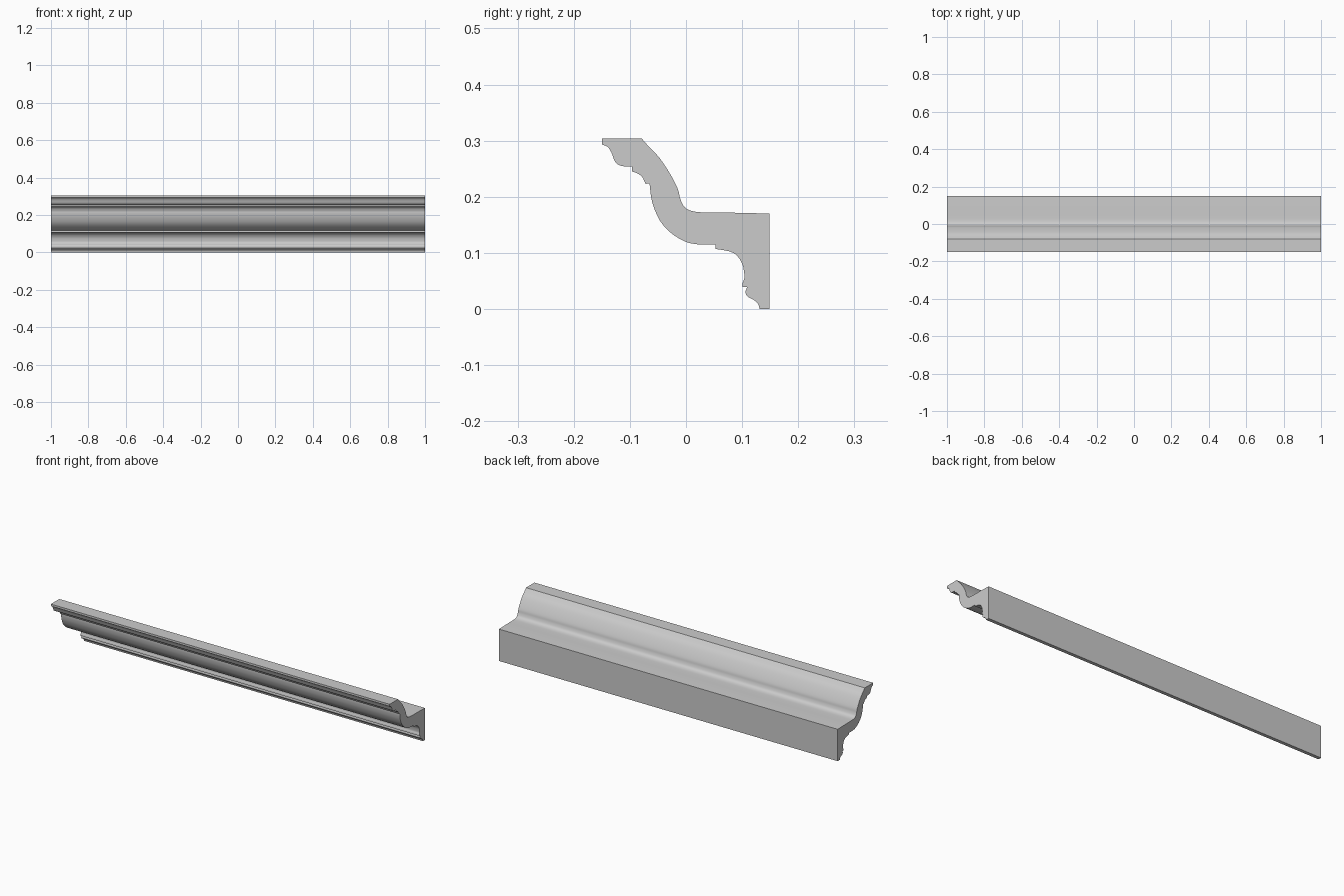
import bpy, bmesh
from mathutils import Vector

if "Cube" in bpy.data.objects:
    bpy.data.objects.remove(bpy.data.objects["Cube"])

# Moulding cross-section (y, z) as runs; each run is smooth, its ends are corners
runs = [
    [(-.15, .304), (-.079, .304)],                                   # top lip
    [(-.079, .304), (-.065, .288), (-.047, .269), (-.029, .242),
     (-.015, .215), (-.010, .196), (-.002, .181), (.013, .174),
     (.038, .172), (.092, .1715), (.149, .17)],                      # back S-curve
    [(.149, .17), (.149, 0)],                                        # wall face
    [(.149, 0), (.131, 0)],
    [(.131, 0), (.129, .008), (.121, .016), (.110, .022),
     (.106, .030), (.109, .039)],                                    # bottom bead
    [(.109, .039), (.101, .039)],
    [(.101, .039), (.101, .047)],
    [(.101, .047), (.104, .055), (.1035, .066), (.100, .081),
     (.090, .096), (.076, .103), (.053, .107)],                      # lower cove
    [(.053, .107), (.053, .115)],
    [(.053, .115), (.024, .115), (-.001, .120), (-.026, .135),
     (-.0455, .156), (-.058, .183), (-.063, .205), (-.064, .219)],   # main belly
    [(-.064, .219), (-.066, .224)],
    [(-.066, .224), (-.072, .223)],
    [(-.072, .223), (-.078, .235), (-.087, .242), (-.096, .245)],    # small cove
    [(-.096, .245), (-.096, .254)],
    [(-.096, .254), (-.115, .255), (-.126, .262), (-.133, .279),
     (-.140, .289), (-.15, .293)],                                   # upper cove
    [(-.15, .293), (-.15, .304)],
]


def smooth_run(pts, steps=4):
    """Catmull-Rom points through a run, leaving out the last one."""
    if len(pts) == 2:
        return [Vector(pts[0])]
    p = [Vector(q) for q in pts]
    p = [2 * p[0] - p[1]] + p + [2 * p[-1] - p[-2]]
    out = []
    for a, b, c, d in zip(p, p[1:], p[2:], p[3:]):
        for i in range(steps):
            t = i / steps
            out.append(.5 * (2 * b + (c - a) * t + (2 * a - 5 * b + 4 * c - d) * t * t
                             + (3 * b - a - 3 * c + d) * t ** 3))
    return out


profile = [v for run in runs for v in smooth_run(run)]

# Extrude the section along the length
bm = bmesh.new()
cap = bm.faces.new([bm.verts.new((-1, v.x, v.y)) for v in profile])
ext = bmesh.ops.extrude_face_region(bm, geom=[cap], use_keep_orig=True)
bmesh.ops.translate(bm, vec=(2, 0, 0),
                    verts=[g for g in ext["geom"] if isinstance(g, bmesh.types.BMVert)])
bmesh.ops.recalc_face_normals(bm, faces=bm.faces[:])
mesh = bpy.data.meshes.new("crown_moulding")
bm.to_mesh(mesh)
bm.free()

moulding = bpy.data.objects.new("crown_moulding", mesh)
bpy.context.collection.objects.link(moulding)
bpy.context.view_layer.objects.active = moulding
moulding.select_set(True)
bpy.ops.object.shade_smooth_by_angle(angle=.5)
